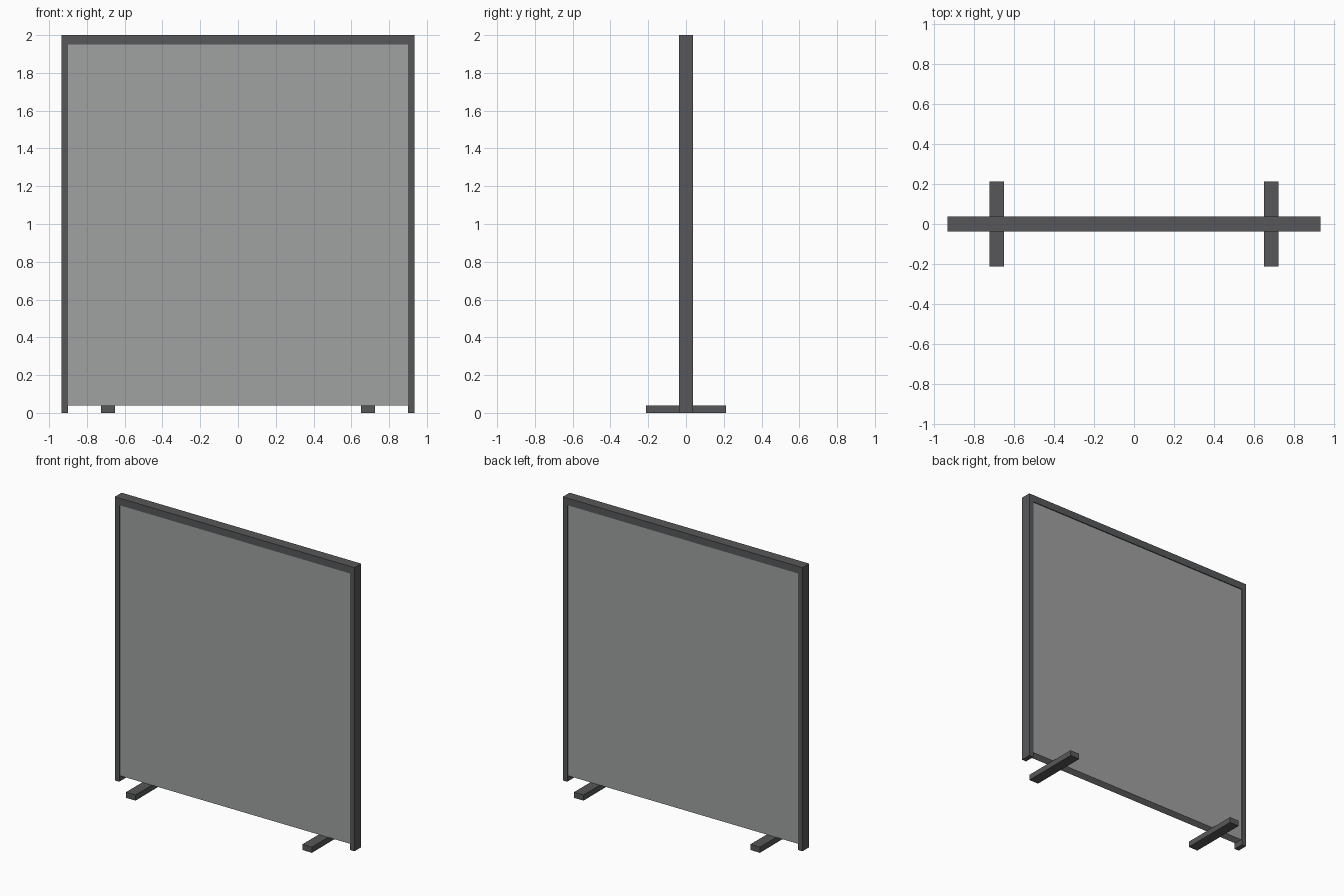
import bpy, bmesh

if "Cube" in bpy.data.objects:
    bpy.data.objects.remove(bpy.data.objects["Cube"])


def material(name, rgb):
    m = bpy.data.materials.new(name)
    m.diffuse_color = (*rgb, 1.0)
    m.use_nodes = True
    m.node_tree.nodes["Principled BSDF"].inputs["Base Color"].default_value = m.diffuse_color
    return m


def box(name, lo, hi, mat):
    """Axis-aligned box between two corners."""
    bm = bmesh.new()
    bmesh.ops.create_cube(bm, size=1.0)
    for v in bm.verts:
        v.co = [lo[i] if v.co[i] < 0 else hi[i] for i in range(3)]
    mesh = bpy.data.meshes.new(name)
    bm.to_mesh(mesh)
    bm.free()
    mesh.materials.append(mat)
    obj = bpy.data.objects.new(name, mesh)
    bpy.context.collection.objects.link(obj)
    return obj


dark = material("dark grey frame", (0.095, 0.097, 0.1))
grey = material("mid grey panel", (0.35, 0.355, 0.355))

W, T = 0.935, 0.0375      # half width, half depth of the frame
IN = 0.90                 # inner half width
TOP, BASE = 1.95, 0.04    # panel top and bottom

# Frame: top rail and two posts
box("top_rail", (-W, -T, TOP), (W, T, 2.0), dark)
for side, s in (("left", -1), ("right", 1)):
    xs = sorted((s * IN, s * W))
    box(side + "_post", (xs[0], -T, 0), (xs[1], T, TOP), dark)
    # Crosswise foot under the panel
    cx = s * 0.688
    box(side + "_foot", (cx - 0.037, -0.212, 0), (cx + 0.037, 0.212, BASE), dark)

# Screen panel, slightly recessed in the frame
box("screen_panel", (-IN, -0.031, BASE), (IN, 0.031, TOP), grey)
